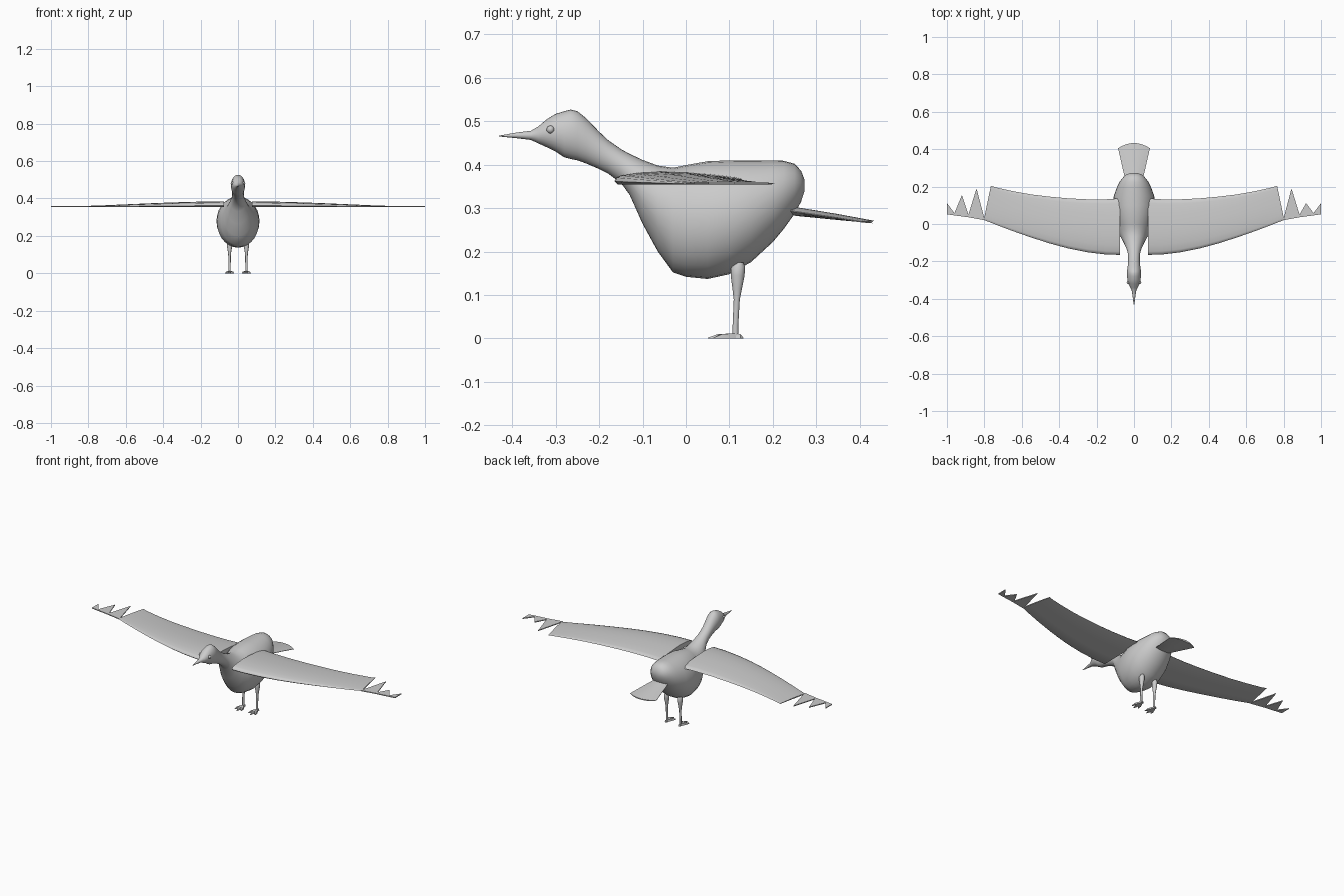
import bpy, bmesh, math
from mathutils import Vector

if "Cube" in bpy.data.objects:
    bpy.data.objects.remove(bpy.data.objects["Cube"])

grey = bpy.data.materials.new("plain_grey")
grey.diffuse_color = (0.6, 0.6, 0.6, 1)
grey.use_nodes = True
grey.node_tree.nodes["Principled BSDF"].inputs["Base Color"].default_value = grey.diffuse_color


def make(name, bm, angle=40):
    bmesh.ops.recalc_face_normals(bm, faces=bm.faces)
    me = bpy.data.meshes.new(name)
    bm.to_mesh(me)
    bm.free()
    me.materials.append(grey)
    ob = bpy.data.objects.new(name, me)
    bpy.context.collection.objects.link(ob)
    bpy.ops.object.select_all(action='DESELECT')
    ob.select_set(True)
    bpy.context.view_layer.objects.active = ob
    bpy.ops.object.shade_smooth_by_angle(angle=math.radians(angle))
    return ob


def loft(bm, rings):
    """Skin a list of equal closed rings and cap both ends."""
    vs = [[bm.verts.new(p) for p in r] for r in rings]
    n = len(vs[0])
    for a, b in zip(vs, vs[1:]):
        for i in range(n):
            j = (i + 1) % n
            bm.faces.new((a[i], a[j], b[j], b[i]))
    bm.faces.new(vs[0])
    bm.faces.new(vs[-1])


def prism(bm, outline, z0, z1):
    """Thin plate from an outline in x, y."""
    loft(bm, [[(x, y, z) for x, y in outline] for z in (z0, z1)])


# Body, neck, head and beak: y, bottom, top, half width
BODY = [
    (-.430, .465, .467, .002), (-.39, .461, .474, .007), (-.357, .457, .478, .012),
    (-.34, .449, .488, .020), (-.32, .440, .505, .030), (-.30, .430, .517, .035),
    (-.28, .417, .523, .037), (-.265, .413, .527, .038), (-.25, .410, .523, .037),
    (-.23, .403, .507, .034), (-.20, .390, .476, .031), (-.18, .380, .457, .031),
    (-.15, .358, .436, .034), (-.13, .331, .425, .041), (-.10, .264, .411, .055),
    (-.065, .200, .398, .074), (-.03, .152, .393, .090), (0, .142, .399, .100),
    (.05, .137, .408, .112), (.10, .148, .410, .115), (.15, .176, .410, .108),
    (.20, .222, .410, .090), (.225, .252, .409, .077), (.25, .287, .402, .058),
    (.265, .315, .386, .040), (.273, .340, .365, .017)]
SEG = 28
bm = bmesh.new()
rings = []
for y, lo, hi, w in BODY:
    ring = []
    for i in range(SEG):
        a = 2 * math.pi * i / SEG
        ring.append((w * math.cos(a), y, (lo + hi) / 2 + (hi - lo) / 2 * math.sin(a)))
    rings.append(ring)
loft(bm, rings)
make("body", bm, 60)

# Tail fan
bm = bmesh.new()
rings = []
for y, w, z, t in [(.22, .040, .299, .010), (.25, .050, .292, .009), (.33, .068, .280, .006),
                   (.405, .085, .268, .002)]:
    bow = .028 * (y - .22) / .185
    us = [-1 + i / 4 for i in range(9)]
    top = [(w * u, y + bow * (1 - u * u), z + t * (1 - u * u) + .001) for u in us]
    low = [(w * u, y + bow * (1 - u * u), z - t * (1 - u * u) - .001) for u in reversed(us)]
    rings.append(top + low)
loft(bm, rings)
make("tail", bm)

# Wing stations: x, leading y, trailing y, thickness factor
WING = [(.075, -.165, .137, 1), (.15, -.163, .132, .97), (.25, -.151, .132, .90),
        (.35, -.131, .137, .80), (.45, -.104, .146, .68), (.55, -.072, .158, .54),
        (.65, -.037, .176, .40), (.74, -.003, .196, .27)]
SECTION = [(0, .25), (.015, .55), (.06, .72), (.18, .9), (.35, 1), (.55, .93), (.75, .76),
           (.92, .55), (.97, .42), (1, .15), (.97, .03), (.6, .05), (.3, .03), (.03, 0)]

for side, s, second_tip in (("left", -1, .155), ("right", 1, .112)):
    # Wing blade, ending in a slanted edge
    bm = bmesh.new()
    rings = [[(s * x, a + (b - a) * u, .354 + .031 * t * h) for u, h in SECTION]
             for x, a, b, t in WING]
    rings.append([(s * (.803 - .038 * u), .022 + .183 * u, .355 + .006 * h) for u, h in SECTION])
    loft(bm, rings)
    make(side + "_wing", bm, 50)

    # Pointed wing tip feathers
    bm = bmesh.new()
    for outline in ([(.797, .020), (.842, .190), (.885, .050), (.885, .036)],
                    [(.885, .036), (.885, .050), (.920, second_tip), (.960, .058), (.960, .046)],
                    [(.960, .046), (.960, .058), (1.0, .112), (1.0, .052)]):
        prism(bm, [(s * x, y) for x, y in outline], .355, .360)
    make(side + "_wing_tip_feathers", bm, 30)

    # Eye
    bm = bmesh.new()
    bmesh.ops.create_uvsphere(bm, u_segments=16, v_segments=10, radius=.009)
    bmesh.ops.translate(bm, verts=bm.verts, vec=(s * .030, -.312, .481))
    make(side + "_eye", bm, 60)

    # Leg: z, centre y, radius in x, radius in y
    bm = bmesh.new()
    rings = []
    for z, y, rx, ry in [(.004, .114, .006, .007), (.03, .114, .006, .0065), (.09, .117, .0065, .007),
                         (.115, .118, .009, .011), (.145, .119, .014, .016),
                         (.165, .120, .014, .016), (.175, .123, .008, .009)]:
        rings.append([(s * .045 + rx * math.cos(k * math.pi / 6), y + ry * math.sin(k * math.pi / 6), z)
                      for k in range(12)])
    loft(bm, rings)
    make(side + "_leg", bm, 60)

    # Foot: three front toes and a short back toe
    bm = bmesh.new()
    heel = Vector((s * .045, .114, 0))
    for dx, dy in ((-.022, -.050), (0, -.063), (.022, -.050), (0, .018)):
        d = Vector((dx, dy, 0))
        n = Vector((-dy, dx, 0)).normalized()
        rings = []
        for u, w, h in ((0, .007, .012), (.65, .008, .010), (1, .002, .002)):
            c = heel + d * u
            rings.append([c - n * w, c + n * w, c + n * w * .6 + Vector((0, 0, h)),
                          c - n * w * .6 + Vector((0, 0, h))])
        loft(bm, rings)
    make(side + "_foot", bm, 30)
